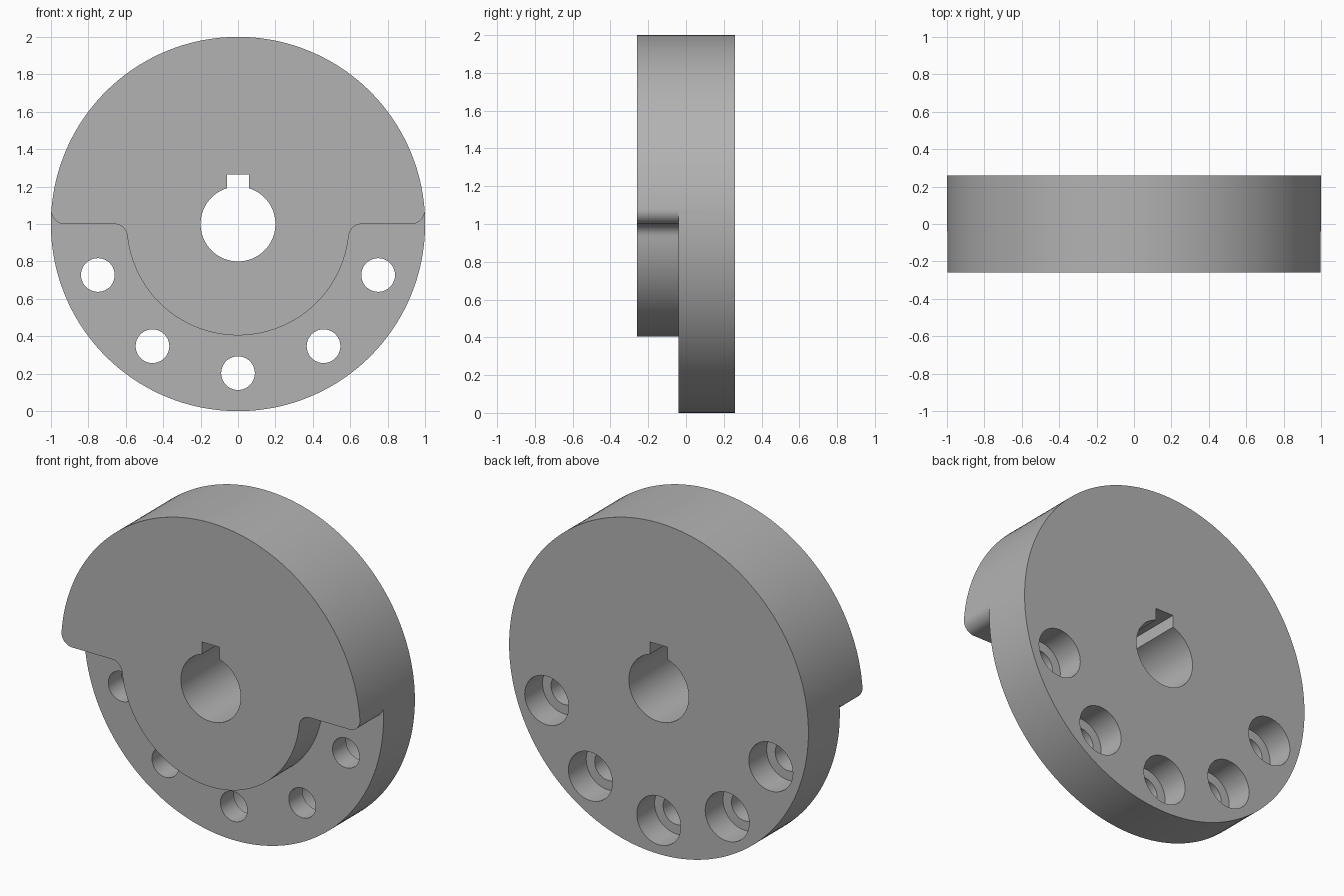
import bpy, bmesh
from math import sin, cos, pi, radians, sqrt, atan2
from mathutils import Vector

cube = bpy.data.objects.get("Cube")
if cube:
    bpy.data.objects.remove(cube, do_unlink=True)

RADIUS, HALF_DEPTH, STEP_Y = 1.0, 0.26, -0.04
HUB, FILLET = 0.595, 0.07
BORE, KEY_HALF, KEY_TOP = 0.2, 0.06, 0.265
AXIS_Z = 1.0

steel = bpy.data.materials.new("grey steel")
steel.use_nodes = True
GREY = (0.45, 0.45, 0.45, 1)
steel.diffuse_color = GREY
steel.node_tree.nodes["Principled BSDF"].inputs["Base Color"].default_value = GREY


def arc(cx, cz, r, start, end, n):
    """Points along an arc, angles in radians."""
    return [(cx + r * cos(start + (end - start) * i / n),
             cz + r * sin(start + (end - start) * i / n)) for i in range(n + 1)]


def circle(cx, cz, r, n):
    return arc(cx, cz, r, 0, 2 * pi, n)[:-1]


def prism(name, profile, y0, y1):
    """Extrude an x-z profile, drawn about the disc axis, from y0 to y1."""
    bm = bmesh.new()
    face = bm.faces.new([bm.verts.new((x, y0, z + AXIS_Z)) for x, z in profile])
    new = bmesh.ops.extrude_face_region(bm, geom=[face])["geom"]
    bmesh.ops.translate(bm, vec=Vector((0, y1 - y0, 0)),
                        verts=[v for v in new if isinstance(v, bmesh.types.BMVert)])
    bmesh.ops.recalc_face_normals(bm, faces=bm.faces[:])
    mesh = bpy.data.meshes.new(name)
    bm.to_mesh(mesh)
    bm.free()
    mesh.materials.append(steel)
    obj = bpy.data.objects.new(name, mesh)
    bpy.context.collection.objects.link(obj)
    return obj


def cut(target, cutter):
    """Subtract the cutter, then discard it."""
    cutter.hide_render = True
    mod = target.modifiers.new("cut", "BOOLEAN")
    mod.operation, mod.solver, mod.object = "DIFFERENCE", "EXACT", cutter
    bpy.context.view_layer.objects.active = target
    bpy.ops.object.modifier_apply(modifier=mod.name)
    bpy.data.objects.remove(cutter, do_unlink=True)


# Full disc
disc = prism("hub_disc", circle(0, 0, RADIUS, 160), -HALF_DEPTH, HALF_DEPTH)

# Lower front recess, leaving the rounded hub and the filleted shoulders
inner_x = sqrt((HUB + FILLET) ** 2 - FILLET ** 2)
outer_x = sqrt((RADIUS - FILLET) ** 2 - FILLET ** 2)
tilt_in, tilt_out = atan2(FILLET, inner_x), atan2(FILLET, outer_x)
right = arc(0, 0, HUB, -pi / 2, -tilt_in, 40)
right += arc(inner_x, -FILLET, FILLET, pi - tilt_in, pi / 2, 10)
right += arc(outer_x, FILLET, FILLET, -pi / 2, tilt_out, 10)
right += [(1.2, right[-1][1]), (1.2, -1.2)]
left = [(-x, z) for x, z in reversed(right[1:])]
cut(disc, prism("recess_cutter", right + left, -0.5, STEP_Y))

# Central bore with a keyway at the top
key = atan2(sqrt(BORE ** 2 - KEY_HALF ** 2), KEY_HALF)
bore = arc(0, 0, BORE, pi - key, 2 * pi + key, 64)
bore += [(KEY_HALF, KEY_TOP), (-KEY_HALF, KEY_TOP)]
cut(disc, prism("bore_cutter", bore, -0.5, 0.5))

# Five bolt holes, counterbored from the back
for i in range(-2, 3):
    a = radians(-90 + 35 * i)
    x, z = 0.797 * cos(a), 0.797 * sin(a)
    cut(disc, prism("hole_cutter", circle(x, z, 0.09, 40), -0.5, 0.5))
    cut(disc, prism("counterbore_cutter", circle(x, z, 0.147, 48), 0.09, 0.5))

# Smooth curved walls, crisp edges
bpy.ops.object.select_all(action="DESELECT")
disc.select_set(True)
bpy.context.view_layer.objects.active = disc
bpy.ops.object.shade_smooth_by_angle(angle=radians(30))
